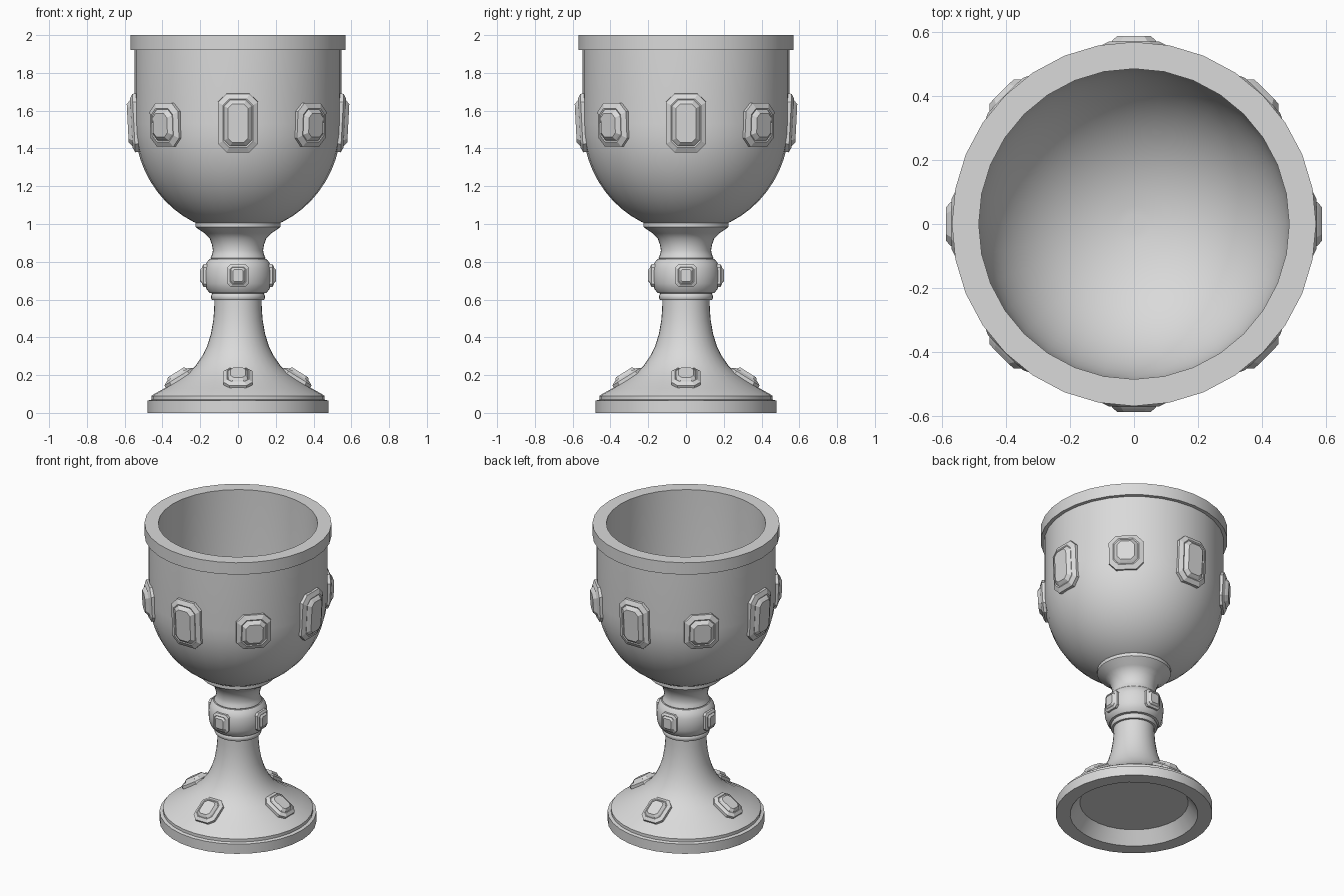
import bpy
import bmesh
from math import sin, cos, pi, radians, sqrt
from mathutils import Matrix, Vector

cube = bpy.data.objects.get("Cube")
if cube:
    bpy.data.objects.remove(cube, do_unlink=True)

SIDES = 32

metal = bpy.data.materials.new("light grey metal")
metal.use_nodes = True
GREY = (0.7, 0.7, 0.7, 1)
metal.diffuse_color = GREY
metal.node_tree.nodes["Principled BSDF"].inputs["Base Color"].default_value = GREY


def loft(name, rings, smooth):
    """Join a list of point rings into a capped solid."""
    bm = bmesh.new()
    loops = [[bm.verts.new(p) for p in ring] for ring in rings]
    for low, high in zip(loops, loops[1:]):
        n = len(low)
        for i in range(n):
            j = (i + 1) % n
            bm.faces.new((low[i], low[j], high[j], high[i]))
    bm.faces.new(loops[0])
    bm.faces.new(loops[-1])
    bmesh.ops.recalc_face_normals(bm, faces=bm.faces)
    mesh = bpy.data.meshes.new(name)
    bm.to_mesh(mesh)
    bm.free()
    mesh.materials.append(metal)
    obj = bpy.data.objects.new(name, mesh)
    bpy.context.collection.objects.link(obj)
    if smooth:
        bpy.ops.object.select_all(action="DESELECT")
        obj.select_set(True)
        bpy.context.view_layer.objects.active = obj
        bpy.ops.object.shade_smooth_by_angle(angle=radians(32))
    return obj


def lathe(name, profile):
    """Turn a (radius, height) profile around z."""
    turn = [2 * pi * i / SIDES for i in range(SIDES)]
    return loft(name, [[(r * cos(a), r * sin(a), z) for a in turn]
                       for r, z in profile], True)


def octagon(w, h, c, z):
    return [(w, c - h, z), (w, h - c, z), (w - c, h, z), (c - w, h, z),
            (-w, h - c, z), (-w, c - h, z), (c - w, -h, z), (w - c, -h, z)]


def jewel(name, w, h, lift, corner, angle, radius, height, tilt):
    """Octagonal bevelled setting with a raised cut stone."""
    # (inset as a share of half width, height as a share of lift)
    steps = [(0, -1), (0, 0.25), (0.25, 0.58), (0.31, 0.52),
             (0.38, 0.72), (0.5, 1)]
    rings = []
    for inset, rise in steps:
        i = inset * w
        rings.append(octagon(w - i, h - i, corner * (w - i), rise * lift))
    obj = loft(name, rings, False)
    normal = Vector((cos(angle) * cos(tilt), sin(angle) * cos(tilt), sin(tilt)))
    tangent = Vector((-sin(angle), cos(angle), 0))
    frame = Matrix((tangent, normal.cross(tangent), normal)).transposed().to_4x4()
    frame.translation = (radius * cos(angle), radius * sin(angle), height)
    obj.matrix_world = frame


def bowl(radius, depth, end):
    """Quarter-ellipse profile from the cup wall down to a given radius."""
    stop = sqrt(1 - (end / radius) ** 2)
    points = []
    for i in range(15):
        t = i / 14 * pi / 2
        if sin(t) < stop:
            points.append((radius * cos(t), 1.53 - depth * sin(t)))
    return points + [(end, 1.53 - depth * stop)]


# Cup with lip and hollow inside
outer = bowl(0.547, 0.575, 0.2)
inner = bowl(0.486, 0.465, 0.03)
lathe("cup", outer[::-1] + [(0.547, 1.92), (0.57, 1.92), (0.57, 2),
                            (0.486, 2)] + inner)

# Collar and neck under the cup
lathe("neck", [(0.14, 0.8), (0.145, 0.82), (0.137, 0.84), (0.133, 0.86),
               (0.138, 0.89), (0.15, 0.925), (0.175, 0.95), (0.22, 0.98),
               (0.225, 0.985), (0.225, 1.008), (0.2, 1.015)])

# Knop with a ring beneath
lathe("knop", [(0.13, 0.632), (0.15, 0.635), (0.167, 0.655), (0.177, 0.685),
               (0.18, 0.725), (0.177, 0.765), (0.167, 0.795), (0.15, 0.815),
               (0.13, 0.818)])
lathe("knop_ring", [(0.12, 0.597), (0.138, 0.598), (0.143, 0.607),
                    (0.143, 0.62), (0.138, 0.63), (0.13, 0.64)])

# Flared stem and stepped foot, hollow underneath
lathe("foot", [(0.33, 0.08), (0.39, 0), (0.478, 0), (0.478, 0.065),
               (0.458, 0.07), (0.458, 0.09), (0.447, 0.098), (0.39, 0.13),
               (0.33, 0.167), (0.27, 0.208), (0.225, 0.25), (0.19, 0.3),
               (0.163, 0.355), (0.143, 0.42), (0.131, 0.49), (0.126, 0.55),
               (0.125, 0.605)])

# Jewels around the cup, knop and foot
for k in range(4):
    a = k * pi / 2
    jewel(f"cup_tall_jewel_{k + 1}", 0.106, 0.155, 0.043, 0.42, a,
          0.541, 1.535, radians(-3))
    jewel(f"cup_short_jewel_{k + 1}", 0.106, 0.115, 0.043, 0.42, a + pi / 4,
          0.541, 1.525, radians(-3))
    jewel(f"knop_jewel_{k + 1}", 0.055, 0.06, 0.024, 0.3, a,
          0.176, 0.727, 0)
    jewel(f"foot_jewel_{k + 1}", 0.077, 0.088, 0.036, 0.42, a,
          0.31, 0.184, radians(58))
